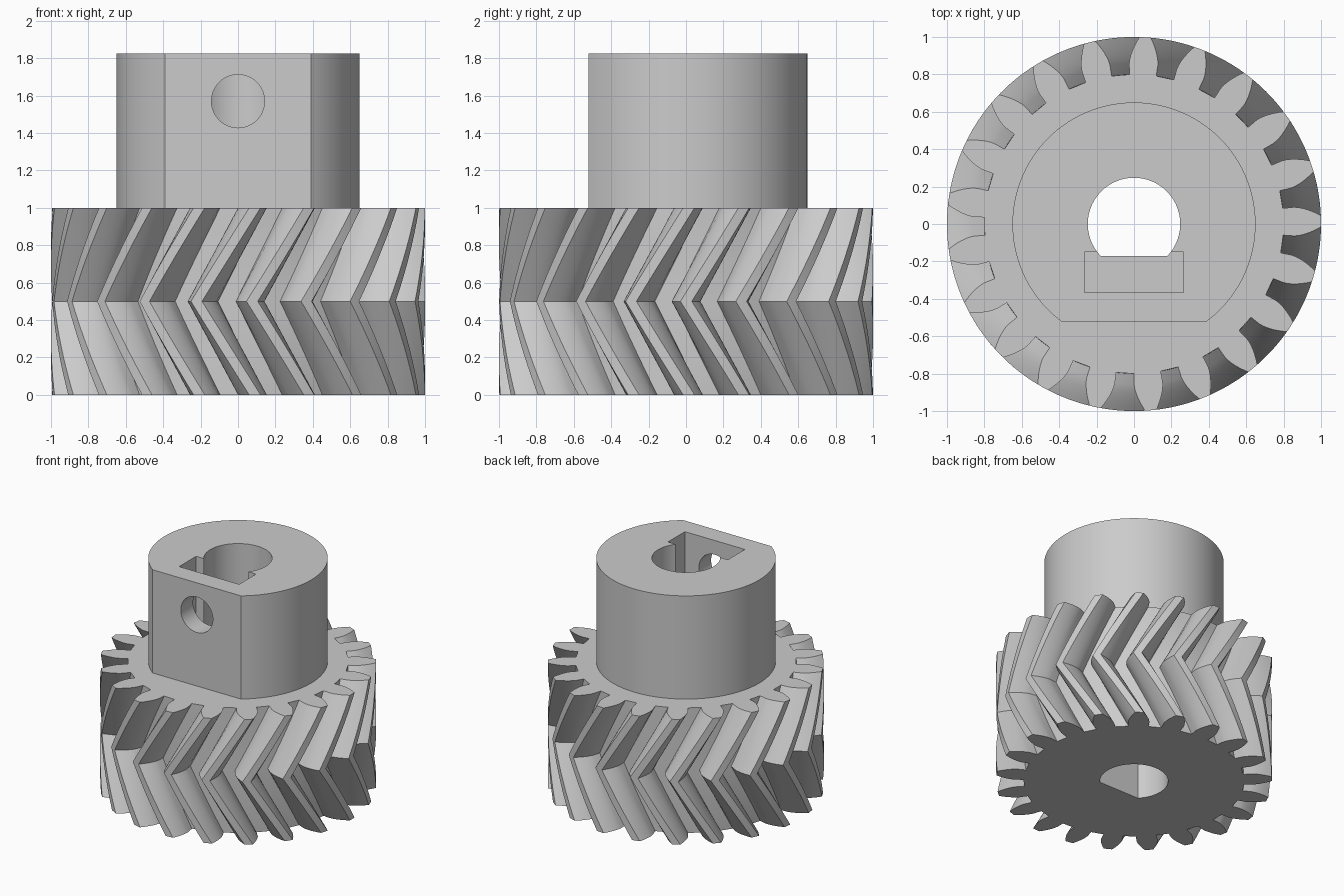
import bpy, bmesh
from math import sin, cos, tan, pi, radians, acos, asin, sqrt
from mathutils import Matrix

if "Cube" in bpy.data.objects:
    bpy.data.objects.remove(bpy.data.objects["Cube"])

TEETH = 21
R_TIP, R_ROOT = 1.0, 0.80
R_PITCH = TEETH / (TEETH + 2)
PRESSURE = radians(20)
TWIST = radians(-18)          # rotation from each end to the middle
FIRST_TOOTH = radians(86.6)
HALF = 0.5                    # height of each herringbone half
HUB_TOP = 1.825

grey = bpy.data.materials.new("light_grey")
grey.use_nodes = True
GREY = (0.6, 0.6, 0.6, 1)
grey.diffuse_color = GREY
grey.node_tree.nodes["Principled BSDF"].inputs["Base Color"].default_value = GREY


def loft(name, layers):
    """Closed solid through a stack of (profile, z) layers."""
    bm = bmesh.new()
    rings = [[bm.verts.new((x, y, z)) for x, y in prof] for prof, z in layers]
    bm.faces.new(rings[0][::-1])
    bm.faces.new(rings[-1])
    for low, high in zip(rings, rings[1:]):
        for i in range(len(low)):
            j = (i + 1) % len(low)
            bm.faces.new((low[i], low[j], high[j], high[i]))
    bmesh.ops.recalc_face_normals(bm, faces=bm.faces)
    mesh = bpy.data.meshes.new(name)
    bm.to_mesh(mesh)
    bm.free()
    mesh.materials.append(grey)
    ob = bpy.data.objects.new(name, mesh)
    bpy.context.collection.objects.link(ob)
    return ob


def prism(name, profile, z0, z1):
    return loft(name, [(profile, z0), (profile, z1)])


def flat_circle(radius, flat_y, n=96):
    """Circle cut off by a straight line at y = flat_y."""
    a0 = asin(flat_y / radius)
    a1 = pi - a0
    return [(radius * cos(a0 + (a1 - a0) * i / n), radius * sin(a0 + (a1 - a0) * i / n))
            for i in range(n + 1)]


def combine(target, other, operation):
    """Apply a boolean and discard the helper."""
    mod = target.modifiers.new(operation, "BOOLEAN")
    mod.operation, mod.solver, mod.object = operation, "EXACT", other
    bpy.context.view_layer.objects.active = target
    bpy.ops.object.modifier_apply(modifier=mod.name)
    bpy.data.objects.remove(other)


def half_tooth_angle(r):
    """Half the angular width of an involute tooth at radius r."""
    def inv(a):
        return tan(a) - a
    base = R_PITCH * cos(PRESSURE)
    return pi / (2 * TEETH) + inv(PRESSURE) - inv(acos(min(1, base / r)))


def gear_profile(turn):
    radii = [R_ROOT] + [0.858 + (R_TIP - 0.858) * i / 6 for i in range(7)]
    flank = [(r, half_tooth_angle(r)) for r in radii]
    tooth = [(r, -a) for r, a in flank] + [(R_TIP, 0)] + [(r, a) for r, a in flank[::-1]]
    pts = []
    for k in range(TEETH):
        centre = FIRST_TOOTH + turn + 2 * pi * k / TEETH
        pts += [(r * cos(centre + a), r * sin(centre + a)) for r, a in tooth]
    return pts


# Herringbone toothed wheel: twist to the middle and back again
STEPS = 10
layers = []
for i in range(2 * STEPS + 1):
    t = 1 - abs(i - STEPS) / STEPS
    layers.append((gear_profile(TWIST * t), HALF * i / STEPS))
gear = loft("herringbone_gear_with_hub", layers)

# Hub with a flat front
combine(gear, prism("hub", flat_circle(0.65, -0.52), 0.7, HUB_TOP), "UNION")

# D-shaped shaft bore
combine(gear, prism("bore", flat_circle(0.247, -0.17), -0.2, 2.2), "DIFFERENCE")

# Nut slot, open at the top
slot = [(-0.265, -0.365), (0.265, -0.365), (0.265, -0.15), (-0.265, -0.15)]
combine(gear, prism("nut_slot", slot, 1.28, 2.2), "DIFFERENCE")

# Set screw hole through the front flat
circle = [(0.142 * cos(2 * pi * i / 48), 0.142 * sin(2 * pi * i / 48)) for i in range(48)]
screw = prism("screw_hole", circle, 0, 0.7)
screw.data.transform(Matrix.Translation((0, 0, 1.57)) @ Matrix.Rotation(pi / 2, 4, "X"))
combine(gear, screw, "DIFFERENCE")

# Smooth curved faces, keep hard edges
bpy.ops.object.select_all(action="DESELECT")
gear.select_set(True)
bpy.context.view_layer.objects.active = gear
bpy.ops.object.shade_smooth_by_angle(angle=radians(25))
